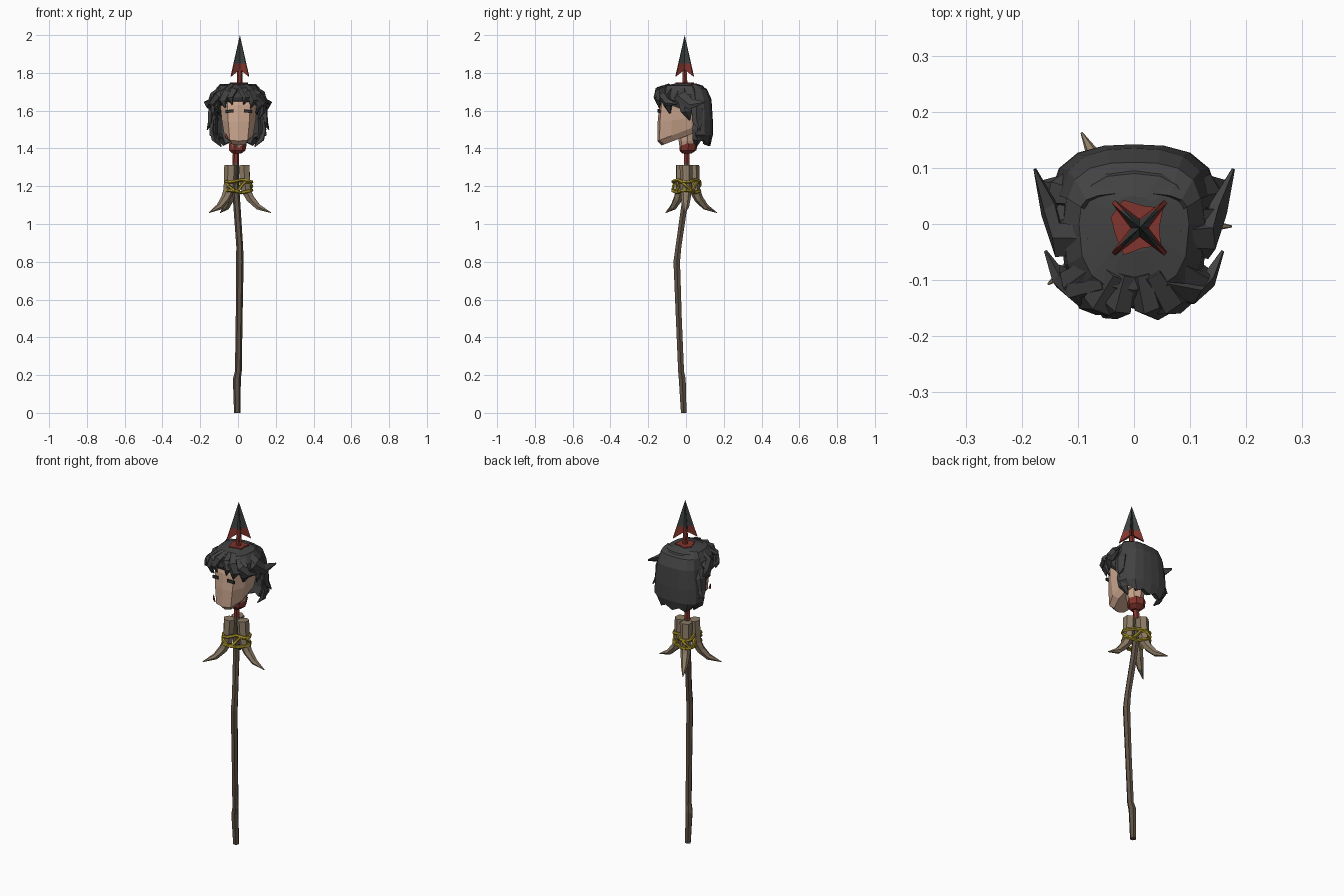
import bpy, bmesh, math
from mathutils import Vector as V

if "Cube" in bpy.data.objects:
    bpy.data.objects.remove(bpy.data.objects["Cube"])


def material(name, rgb):
    m = bpy.data.materials.new(name)
    m.diffuse_color = (*rgb, 1)
    m.use_nodes = True
    m.node_tree.nodes["Principled BSDF"].inputs["Base Color"].default_value = m.diffuse_color
    return m


WOOD = material("dark wood", (0.115, 0.085, 0.062))
HORN = material("horn", (0.27, 0.205, 0.135))
ROPE = material("yellow rope", (0.36, 0.27, 0.02))
RED = material("dark red", (0.22, 0.035, 0.026))
IRON = material("dark iron", (0.05, 0.056, 0.056))
HAIR = material("black hair", (0.055, 0.055, 0.057))
SKIN = material("skin", (0.60, 0.38, 0.27))
BROW = material("brow", (0.03, 0.026, 0.025))


def finish(bm, name, mats, rule=None):
    bmesh.ops.recalc_face_normals(bm, faces=bm.faces)
    if rule:
        for f in bm.faces:
            f.material_index = rule(f.calc_center_median())
    me = bpy.data.meshes.new(name)
    bm.to_mesh(me)
    bm.free()
    for m in mats:
        me.materials.append(m)
    ob = bpy.data.objects.new(name, me)
    bpy.context.collection.objects.link(ob)
    return ob


def loft(name, rings, mats, rule=None, loop=False):
    """Skin a list of equal-length closed rings; cap the ends unless looped."""
    bm = bmesh.new()
    vs = [[bm.verts.new(p) for p in r] for r in rings]
    n = len(vs[0])
    pairs = list(zip(vs, vs[1:])) + ([(vs[-1], vs[0])] if loop else [])
    for a, b in pairs:
        for i in range(n):
            bm.faces.new((a[i], a[(i + 1) % n], b[(i + 1) % n], b[i]))
    if not loop:
        bm.faces.new(vs[0])
        bm.faces.new(vs[-1])
    return finish(bm, name, mats, rule)


def disc(x, y, z, r, n=6, turn=0.0):
    return [(x + r * math.cos(turn + i * math.tau / n),
             y + r * math.sin(turn + i * math.tau / n), z) for i in range(n)]


def sweep(name, pts, sizes, outward, mats, n=4, loop=False):
    """Tapered tube along pts; sizes are (width, thickness), outward(p) orients it."""
    pts = [V(p) for p in pts]
    rings = []
    for i, p in enumerate(pts):
        if loop:
            t = pts[(i + 1) % len(pts)] - pts[i - 1]
        else:
            t = pts[min(i + 1, len(pts) - 1)] - pts[max(i - 1, 0)]
        t.normalize()
        side = t.cross(outward(p)).normalized()
        up = side.cross(t)
        w, h = sizes[i]
        rings.append([p + side * w * math.cos(k * math.tau / n) + up * h * math.sin(k * math.tau / n)
                      for k in range(n)])
    return loft(name, rings, mats, loop=loop)


# Crooked shaft: x, y, z, radius; stained red where it passes the head
path = [(-.004, -.012, 0, .017), (-.006, -.02, .18, .021), (.002, -.026, .22, .018),
        (.006, -.038, .5, .018), (.01, -.049, .8, .02), (.009, -.04, .88, .018),
        (-.006, -.008, 1.1, .019), (-.014, .002, 1.22, .019), (-.012, .005, 1.32, .017),
        (-.01, .004, 1.4, .017), (.008, -.006, 1.7, .016), (.01, -.007, 1.83, .014)]
loft("shaft", [disc(*p) for p in path], [WOOD, RED], lambda c: int(c.z > 1.33))

# Four-bladed spearhead, red at the barbs
bm = bmesh.new()
ax = V((.01, -.007, 0))
for k in range(4):
    a = math.pi / 4 + k * math.pi / 2
    d, s = V((math.cos(a), math.sin(a), 0)), V((-math.sin(a), math.cos(a), 0))
    up = V((0, 0, 1))
    pts = [ax + up * 2.0]
    for q in (-1, 1):
        pts += [ax + d * .066 + s * q * .004 + up * 1.782, ax + s * q * .013 + up * 1.825]
    v = [bm.verts.new(p) for p in pts]
    for f in ((0, 1, 2), (0, 4, 3), (0, 3, 1), (1, 3, 4, 2), (0, 2, 4)):
        bm.faces.new([v[i] for i in f])
bmesh.ops.bisect_plane(bm, geom=bm.verts[:] + bm.edges[:] + bm.faces[:],
                       plane_co=(0, 0, 1.85), plane_no=(0, 0, 1))
finish(bm, "spearhead", [IRON, RED], lambda c: int(c.z < 1.85))

# Three curved tusks spread around the shaft
hub = V((-.008, .002, 0))
tusk_angles = [math.radians(a) for a in (-2, 118, 217)]
tusk_curve = [(.040, 1.312, .034), (.044, 1.24, .033), (.050, 1.18, .030),
              (.073, 1.135, .025), (.115, 1.09, .018), (.182, 1.06, .002)]
for a in tusk_angles:
    d = V((math.cos(a), math.sin(a), 0))
    sweep("tusk", [hub + d * r + V((0, 0, z)) for r, z, w in tusk_curve],
          [(w, w * .95) for r, z, w in tusk_curve], lambda p: d + V((0, 0, .3)), [HORN], 6)


# Rope lashing: two rings and a zigzag crossing between them
def rope(name, z0, wave, shift):
    pts = []
    for i in range(18):
        a = i * math.tau / 18
        r = .064 + .017 * math.cos(3 * a)
        pts.append((hub.x + r * math.cos(a), hub.y + r * math.sin(a),
                    z0 + wave * math.cos(3 * a + shift)))
    sweep(name, pts, [(.009, .009)] * 18, lambda p: V((p.x - hub.x, p.y - hub.y, 0)), [ROPE], 5, True)


rope("rope_upper", 1.228, .006, math.pi)
rope("rope_lower", 1.172, .006, 0)
rope("rope_cross", 1.2, .026, math.pi / 2)


# Head: half outline mirrored, jaw rising towards the back
def head_ring(w, yf, z, slope):
    half = [(.62 * w, yf + .012), (w, yf + .075), (w, .03), (.6 * w, .085)]
    out = [(0, yf)] + half + [(0, .095)] + [(-x, y) for x, y in reversed(half)]
    return [(x + .004, y, z + slope * (y + .15)) for x, y in out]


loft("head", [head_ring(.055, -.128, 1.408, .38), head_ring(.076, -.152, 1.44, .38),
              head_ring(.09, -.15, 1.54, .12), head_ring(.098, -.142, 1.63, .03),
              head_ring(.092, -.12, 1.70, 0)], [SKIN])
loft("neck", [disc(-.004, .006, 1.405, .04, 8), disc(0, .008, 1.44, .047, 8),
              disc(.002, .01, 1.53, .055, 8)], [SKIN])
loft("neck_stump", [disc(-.008, .004, 1.372, .024, 7), disc(-.006, .01, 1.39, .046, 7),
                    disc(-.004, .014, 1.425, .05, 7), disc(-.004, .01, 1.432, .03, 7)], [RED])

# Closed eyes as thin plates on the face
for s in (-1, 1):
    bm = bmesh.new()
    bmesh.ops.create_cube(bm, size=1)
    for v in bm.verts:
        x = .05 + v.co.x * .042
        v.co = V((.004 + s * x, -.152 + .2 * x + v.co.y * .008,
                  1.597 + v.co.z * .016 - .12 * (x - .05)))
    finish(bm, "closed_eye", [BROW])


# Hair cap: rounded-square rings, hem lower at the back
def cap_ring(rx, yf, yb, z, slope, n=16):
    out = []
    for i in range(n):
        a = i * math.tau / n
        c, s = math.cos(a), math.sin(a)
        x = rx * math.copysign(abs(c) ** .75, c)
        y = (yb if s > 0 else yf) * math.copysign(abs(s) ** .75, s)
        out.append((x, y, z - slope * (y + .15)))
    return out


loft("hair_cap", [cap_ring(.108, .140, .10, 1.655, .38), cap_ring(.132, .150, .12, 1.672, .2),
                  cap_ring(.126, .148, .115, 1.70, .06), cap_ring(.098, .118, .09, 1.732, 0),
                  cap_ring(.04, .05, .05, 1.745, 0)], [HAIR])

# Back hair curtain with a ragged hem: z, half width, centre y, edge y
rows = [(1.742, .095, .055, .03), (1.715, .118, .11, .045), (1.66, .132, .135, .05),
        (1.55, .148, .142, .05), (1.47, .15, .142, .052), (1.415, .118, .128, .06)]
bm = bmesh.new()
grid = []
for k, (z, w, yc, ye) in enumerate(rows):
    row = []
    for i in range(9):
        a = (i - 4) / 4
        jag = (.016 if i % 2 else -.004) + .03 * a ** 4 if k == 5 else 0
        row.append(bm.verts.new((w * math.sin(a * 1.45) / math.sin(1.45),
                                 yc + (ye - yc) * abs(a) ** 2.6, z + jag)))
    grid.append(row)
for a, b in zip(grid, grid[1:]):
    for i in range(8):
        bm.faces.new((a[i], b[i], b[i + 1], a[i + 1]))
curtain = finish(bm, "back_hair", [HAIR])
sol = curtain.modifiers.new("thickness", "SOLIDIFY")
sol.thickness = .03
sol.offset = -1 if curtain.data.polygons[12].normal.y > 0 else 1

# Swept locks, mirrored left and right: path points and widest half width
locks = {
    "centre_fringe": ([(.012, -.09, 1.732), (.026, -.148, 1.71), (.045, -.156, 1.67), (.03, -.15, 1.632)], .026),
    "outer_fringe": ([(.03, -.09, 1.733), (.062, -.145, 1.70), (.083, -.143, 1.655), (.068, -.142, 1.615)], .032),
    "temple_lock": ([(.07, -.08, 1.72), (.11, -.112, 1.68), (.116, -.095, 1.63), (.095, -.085, 1.585)], .034),
    "front_flick": ([(.05, -.11, 1.72), (.105, -.125, 1.68), (.132, -.10, 1.645), (.158, -.048, 1.635)], .028),
    "side_flick": ([(.075, -.03, 1.725), (.133, -.03, 1.68), (.15, .025, 1.635), (.177, .098, 1.645)], .038),
    "side_lock": ([(.09, .0, 1.71), (.134, -.005, 1.66), (.132, .005, 1.60), (.105, .02, 1.55)], .04),
    "rear_side_lock": ([(.10, .05, 1.69), (.138, .06, 1.61), (.142, .06, 1.54), (.163, .075, 1.50)], .034),
    "nape_lock": ([(.125, .06, 1.56), (.132, .065, 1.50), (.122, .06, 1.45), (.088, .055, 1.41)], .034),
}
for name, (pts, w) in locks.items():
    sizes = [(w * .7, .012), (w, .016), (w * .85, .015), (w * .12, .003)]
    for s in (-1, 1):
        sweep(name, [(s * x, y, z) for x, y, z in pts], sizes,
              lambda p: V((p.x, p.y, .25 * (p.z - 1.5))), [HAIR], 5)

# Red stain on the crown and a small mark on the cheek
stain = [(.01 + r * math.cos(i * .698), -.007 + r * math.sin(i * .698))
         for i, r in enumerate((.035, .055, .04, .058, .055, .045, .056, .036, .05))]
loft("crown_stain", [[(x, y, z) for x, y in stain] for z in (1.742, 1.749)], [RED])
loft("cheek_mark", [[(-.066, y, 1.485), (-.05, y - .008, 1.45), (-.068, y, 1.455)]
                    for y in (-.134, -.128)], [RED])
